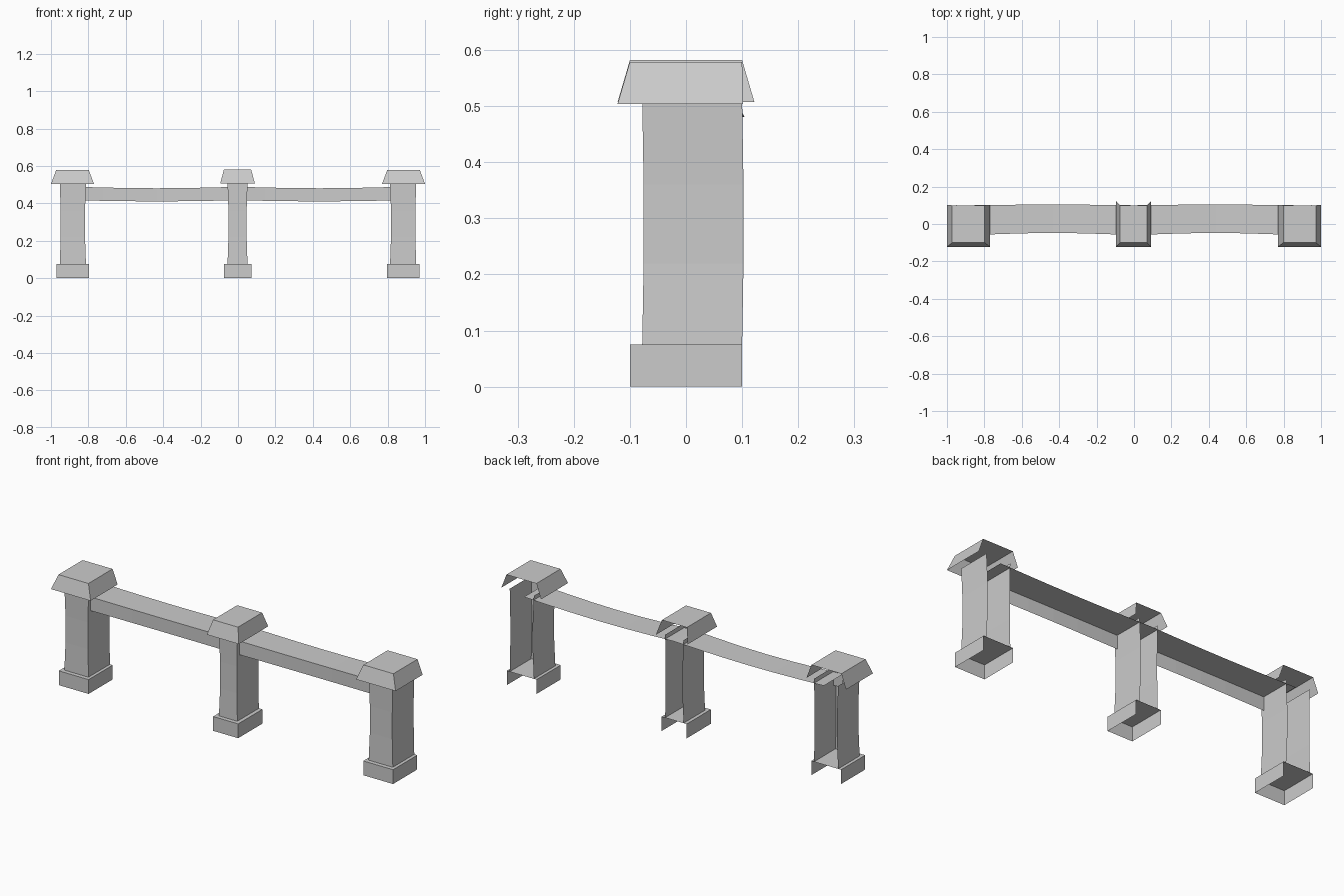
import bpy
import math

if "Cube" in bpy.data.objects:
    bpy.data.objects.remove(bpy.data.objects["Cube"])


def make(name, verts, faces, mirror=False):
    mesh = bpy.data.meshes.new(name)
    mesh.from_pydata(verts, [], faces)
    mesh.update()
    obj = bpy.data.objects.new(name, mesh)
    bpy.context.collection.objects.link(obj)
    if mirror:
        obj.modifiers.new("Mirror", 'MIRROR').use_axis[0] = True
    return obj


def open_shell(name, layers, top, mirror):
    """Three-sided wall (left, front, right) through layers of (z, x0, x1, y0, y1), open at the back."""
    verts, faces = [], []
    for z, x0, x1, y0, y1 in layers:
        verts += [(x0, y1, z), (x0, y0, z), (x1, y0, z), (x1, y1, z)]
    for k in range(len(layers) - 1):
        b = 4 * k
        faces += [(b + i, b + i + 1, b + i + 5, b + i + 4) for i in range(3)]
    if top:
        b = 4 * (len(layers) - 1)
        faces.append((b, b + 1, b + 2, b + 3))
    return make(name, verts, faces, mirror)


def post(prefix, base, shaft, cap_low, cap_top, cap_z, cap_back, mirror):
    # Square plinth
    open_shell(prefix + "_base", [(0, *base, -0.1, 0.1), (0.075, *base, -0.1, 0.1)], True, mirror)
    # Shaft with slightly worn, waisted middle
    x0, x1 = shaft
    rings = [(z, x0 + d, x1 - d, -0.078 + d / 2, 0.1 + d / 2)
             for z, d in ((0.075, 0), (0.22, 0.005), (0.36, 0.005), (0.51, 0))]
    open_shell(prefix + "_shaft", rings, False, mirror)
    # Flared cap
    open_shell(prefix + "_cap", [(cap_z, *cap_low, -0.122, cap_back),
                                 (cap_z + 0.075, *cap_top, -0.1, 0.1)], True, mirror)


post("end_post", (0.797, 0.97), (0.813, 0.953), (0.77, 1.0), (0.798, 0.972), 0.504, 0.102, True)
post("centre_post", (-0.074, 0.071), (-0.056, 0.051), (-0.095, 0.09), (-0.075, 0.07), 0.507, 0.122, False)

# Sagging rail: front face and top face only
N = 6
verts, faces = [], []
for i in range(N + 1):
    t = i / N
    s = math.sin(math.pi * t)
    x = 0.87 * t
    verts += [(x, -0.06 + 0.012 * s, 0.417 - 0.006 * s),
              (x, -0.06 + 0.012 * s, 0.489 - 0.008 * s),
              (x, 0.1 + 0.004 * s, 0.489 - 0.008 * s)]
for i in range(N):
    b = 3 * i
    faces += [(b, b + 3, b + 4, b + 1), (b + 1, b + 4, b + 5, b + 2)]
make("rail", verts, faces, True)
